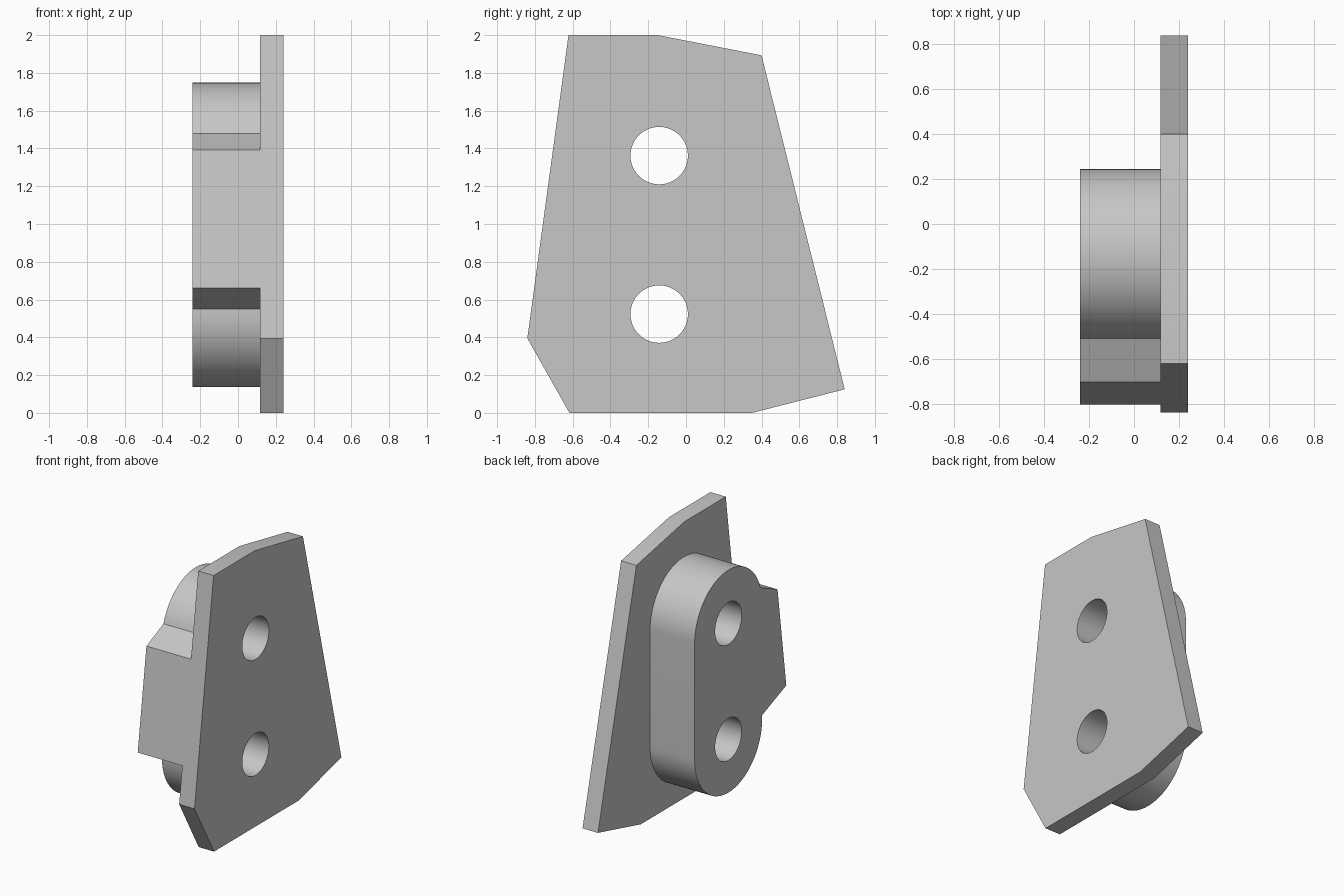
import bpy, bmesh
from math import sin, cos, pi, asin
from mathutils import Vector

cube = bpy.data.objects.get("Cube")
if cube:
    bpy.data.objects.remove(cube, do_unlink=True)

# One plain grey for the whole part
grey = bpy.data.materials.new("light grey")
grey.use_nodes = True
grey.diffuse_color = (0.57, 0.57, 0.57, 1)
grey.node_tree.nodes["Principled BSDF"].inputs["Base Color"].default_value = grey.diffuse_color

BACK, MID, FACE = -0.24, 0.117, 0.24      # layers along x
HOLE_Y, LOW_Z, HIGH_Z = -0.142, 0.523, 1.362
BOSS_R, HOLE_R = 0.386, 0.152


def arc(z, radius, start, end, steps):
    angles = [start + (end - start) * i / steps for i in range(steps + 1)]
    return [(HOLE_Y + radius * cos(a), z + radius * sin(a)) for a in angles]


def prism(name, outline, x0, x1):
    """Extrude a (y, z) outline along x."""
    bm = bmesh.new()
    base = bm.faces.new([bm.verts.new((x0, y, z)) for y, z in outline])
    top = bmesh.ops.extrude_face_region(bm, geom=[base])["geom"]
    for v in top:
        if isinstance(v, bmesh.types.BMVert):
            v.co.x = x1
    bmesh.ops.recalc_face_normals(bm, faces=bm.faces)
    mesh = bpy.data.meshes.new(name)
    bm.to_mesh(mesh)
    bm.free()
    mesh.materials.append(grey)
    obj = bpy.data.objects.new(name, mesh)
    bpy.context.collection.objects.link(obj)
    return obj


def combine(target, tool, operation):
    mod = target.modifiers.new(operation.lower(), "BOOLEAN")
    mod.operation, mod.solver, mod.object = operation, "EXACT", tool
    bpy.context.view_layer.objects.active = target
    bpy.ops.object.modifier_apply(modifier=mod.name)
    bpy.data.objects.remove(tool, do_unlink=True)


# Mounting plate
front_low, front_high = Vector((-0.84, 0.395)), Vector((-0.622, 2))
plate = prism("mounting_plate", [
    front_high, (-0.15, 2), (0.4, 1.893), (0.84, 0.125),
    (0.35, 0), (-0.617, 0), front_low], MID, FACE)


def on_front_edge(z):
    return front_low.lerp(front_high, (z - front_low.y) / (front_high.y - front_low.y))


# Rounded boss with a tab that lies flush with the plate's front edge
tab_angle = pi - asin((1.48 - HIGH_Z) / BOSS_R)
boss_outline = (arc(HIGH_Z, BOSS_R, tab_angle, 0, 44)
                + arc(LOW_Z, BOSS_R, 0, -pi, 48)
                + [(HOLE_Y - BOSS_R, 0.55), on_front_edge(0.66), on_front_edge(1.393)])
boss = prism("boss", boss_outline, BACK, MID)
combine(plate, boss, "UNION")

# Two bolt holes through plate and boss
for z in (LOW_Z, HIGH_Z):
    drill = prism("drill", arc(z, HOLE_R, 0, 2 * pi, 64)[:-1], BACK - 0.1, FACE + 0.1)
    drill.hide_render = True
    combine(plate, drill, "DIFFERENCE")

# Merge coplanar faces, then smooth the round walls
bm = bmesh.new()
bm.from_mesh(plate.data)
bmesh.ops.remove_doubles(bm, verts=bm.verts, dist=0.0001)
bmesh.ops.dissolve_limit(bm, angle_limit=0.005, verts=bm.verts, edges=bm.edges)
bm.to_mesh(plate.data)
bm.free()

bpy.ops.object.select_all(action="DESELECT")
plate.select_set(True)
bpy.context.view_layer.objects.active = plate
bpy.ops.object.shade_smooth_by_angle(angle=pi / 9)
